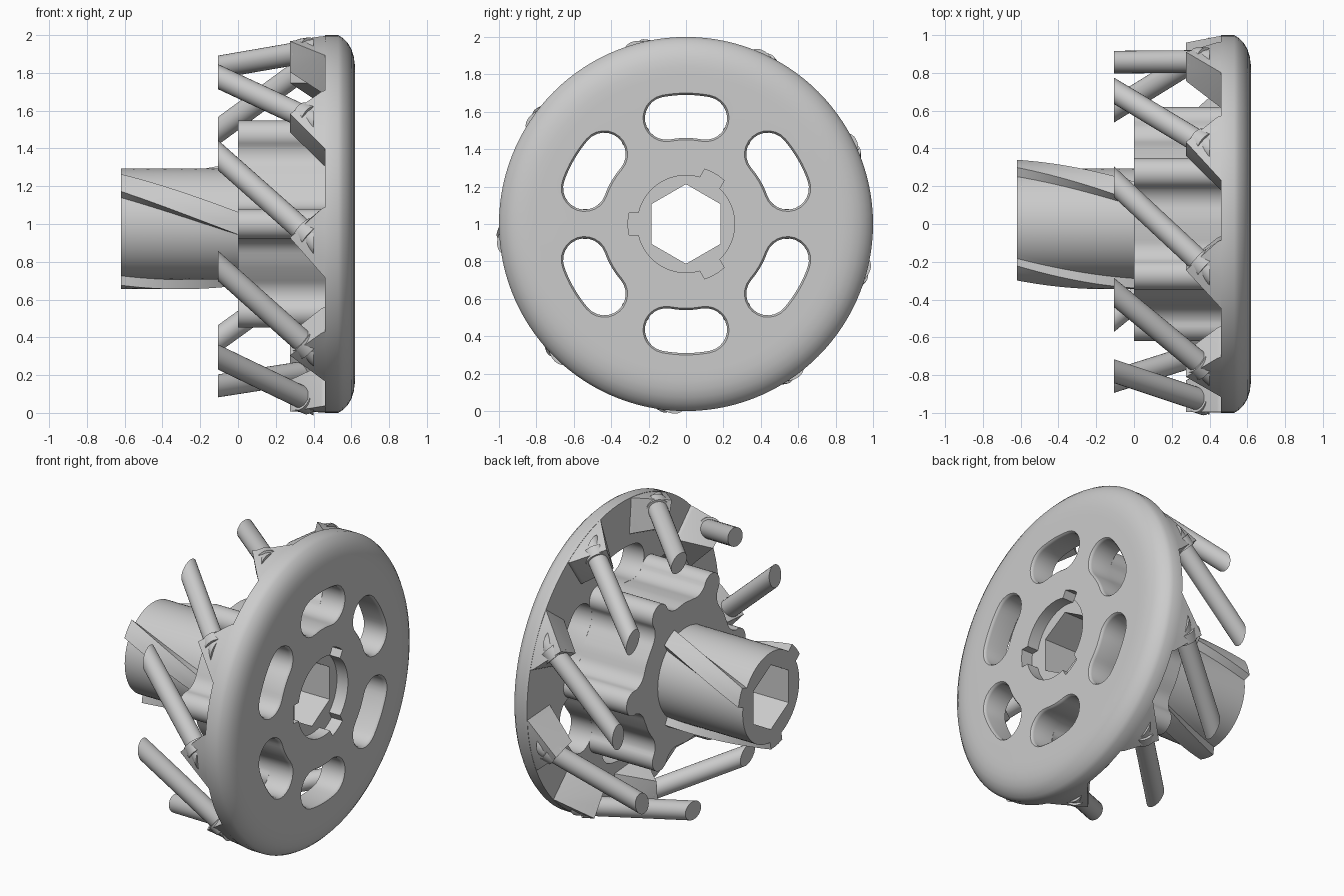
import bpy, bmesh
from math import sin, cos, asin, atan2, radians, pi
from mathutils import Vector

if "Cube" in bpy.data.objects:
    bpy.data.objects.remove(bpy.data.objects["Cube"])

grey = bpy.data.materials.new("plain grey")
grey.use_nodes = True
grey.diffuse_color = (0.6, 0.6, 0.6, 1)
grey.node_tree.nodes["Principled BSDF"].inputs["Base Color"].default_value = (0.6, 0.6, 0.6, 1)


# Helpers: the wheel axis runs along x at height 1, angles are in degrees
def polar(x, r, deg):
    a = radians(deg)
    return Vector((x, r * cos(a), 1 + r * sin(a)))


def finish(name, bm):
    bmesh.ops.recalc_face_normals(bm, faces=bm.faces)
    mesh = bpy.data.meshes.new(name)
    bm.to_mesh(mesh)
    bm.free()
    obj = bpy.data.objects.new(name, mesh)
    obj.data.materials.append(grey)
    bpy.context.collection.objects.link(obj)
    return obj


def loft(name, rings):
    """Skin a list of equal rings and cap both ends."""
    bm = bmesh.new()
    loops = [[bm.verts.new(p) for p in ring] for ring in rings]
    for a, b in zip(loops, loops[1:]):
        for i in range(len(a)):
            j = (i + 1) % len(a)
            bm.faces.new((a[i], a[j], b[j], b[i]))
    bm.faces.new(loops[0])
    bm.faces.new(loops[-1][::-1])
    return finish(name, bm)


def place(x, flat):
    return [Vector((x, u, 1 + v)) for u, v in flat]


def arc(center, r, start, end, n):
    return [(center[0] + r * cos(radians(start + (end - start) * i / n)),
             center[1] + r * sin(radians(start + (end - start) * i / n)))
            for i in range(n + 1)]


def turn(flat, deg):
    c, s = cos(radians(deg)), sin(radians(deg))
    return [(u * c - v * s, u * s + v * c) for u, v in flat]


def select(obj):
    bpy.ops.object.select_all(action='DESELECT')
    obj.select_set(True)
    bpy.context.view_layer.objects.active = obj


def cut(obj, cutters):
    select(obj)
    for c in cutters:
        mod = obj.modifiers.new("cut", 'BOOLEAN')
        mod.operation = 'DIFFERENCE'
        mod.solver = 'EXACT'
        mod.object = c
        bpy.ops.object.modifier_apply(modifier=mod.name)


def smooth(obj):
    select(obj)
    bpy.ops.object.shade_smooth_by_angle(angle=radians(32))


# Shared shapes
SLOT_R, SLOT_W, SLOT_A = 0.575, 0.115, 10.5


def slot_shape(w):
    """Kidney slot around angle 0, with half width w."""
    a = SLOT_A
    e0 = arc((0, 0), SLOT_R, -a, a, 1)
    return (arc((0, 0), SLOT_R + w, -a, a, 8)
            + arc(e0[1], w, a, a + 180, 12)[1:-1]
            + arc((0, 0), SLOT_R - w, a, -a, 8)
            + arc(e0[0], w, 180 - a, 360 - a, 12)[1:-1])


def keyed_shape(r, key_r, half=0.06):
    """Circle with three outward keys."""
    pts = []
    for c in (60, 180, 300):
        a, k = (asin(half / q) * 180 / pi for q in (r, key_r))
        pts += arc((0, 0), key_r, c - k, c + k, 3)
        pts += arc((0, 0), r, c + a, c + 120 - a, 18)
    return pts


def hub_shape():
    """Six round lobes with flutes that follow the slots."""
    pts = []
    end = arc((0, 0), SLOT_R, 30 - SLOT_A, 0, 1)[0]
    lobe = (0.54, 0)
    phi = atan2(end[1], end[0] - lobe[0]) * 180 / pi
    flute = arc(end, SLOT_W, phi + 180, 210 - SLOT_A, 8)[1:]
    mirrored = [(u, -v) for u, v in reversed(flute)]
    middle = arc((0, 0), SLOT_R - SLOT_W, 30 - SLOT_A, 30, 3)[1:]
    for k in range(6):
        pts += turn(mirrored + arc(lobe, 0.08, -phi, phi, 14) + flute + middle, 60 * k)
    return pts


# Cutters
hexagon = arc((0, 0), 0.213, 30, 330, 5)
hex_cutter = loft("hex_cutter", [place(-1, hexagon), place(1, hexagon)])
socket = keyed_shape(0.26, 0.31)
socket_cutter = loft("socket_cutter", [place(0.54, socket), place(0.8, socket)])
slot_cutters = []
for k in range(6):
    rings = [place(x, turn(slot_shape(w), 30 + 60 * k)) for x, w in
             ((0.3, SLOT_W), (0.6, SLOT_W), (0.612, 0.118), (0.621, 0.126), (0.7, 0.126))]
    slot_cutters.append(loft("slot_cutter", rings))

# Wheel disc with a rounded outer edge
rim = [(0.46, 1), (0.53, 1), (0.555, 0.985), (0.58, 0.96), (0.6, 0.927),
       (0.613, 0.885), (0.619, 0.84), (0.62, 0.79)]
wheel = loft("wheel_disc", [[polar(x, r, i * 3) for i in range(120)] for x, r in rim])
cut(wheel, slot_cutters + [socket_cutter, hex_cutter])
smooth(wheel)

# Fluted hub
hub = loft("fluted_hub", [place(0, hub_shape()), place(0.461, hub_shape())])
cut(hub, [hex_cutter])
smooth(hub)

# Shaft with three twisted keys
STEPS = 20
shaft = loft("twisted_shaft", [
    place(-0.62 + 0.63 * i / STEPS, turn(keyed_shape(0.295, 0.345), -40 * (1 - i / STEPS)))
    for i in range(STEPS + 1)])
cut(shaft, [hex_cutter])
smooth(shaft)

for c in slot_cutters + [socket_cutter, hex_cutter]:
    bpy.data.objects.remove(c)


# Slanted pins, each with a collar and a wedge-shaped seat on the rim
def rod(name, p, d, r, x0=None, x1=None, span=None):
    """Rod along d, cut by planes of constant x or square at the span ends."""
    side = d.cross(Vector((1, 0, 0))).normalized()
    up = side.cross(d).normalized()
    circle = [p + side * r * cos(t) + up * r * sin(t)
              for t in (2 * pi * i / 28 for i in range(28))]
    if span:
        rings = [[c + d * s for c in circle] for s in span]
    else:
        rings = [[c + d * ((x - c.x) / d.x) for c in circle] for x in (x0, x1)]
    smooth(loft(name, rings))


for k in range(9):
    base = 23 + 40 * k
    foot, tip = polar(0.36, 0.935, base), polar(-0.105, 0.86, base - 28)
    axis = (tip - foot).normalized()
    rod("pin", foot, axis, 0.06, x0=-0.105, x1=0.4)
    rod("pin_collar", foot, axis, 0.074, span=(-0.03, 0.035))

    bm = bmesh.new()
    for a, x in ((-8, 0.455), (-7.5, 0.44), (1.2, 0.275), (13.5, 0.46)):
        inner = 0.83 - (x - 0.275) * 0.35
        for r in (inner, 0.92, 0.998):
            bm.verts.new(polar(x, r, base + a))
    for i in range(9):
        a = base - 8 + 21.5 * i / 8
        bm.verts.new(polar(0.47, 0.76, a))
        bm.verts.new(polar(0.47, 0.998, a))
    hull = bmesh.ops.convex_hull(bm, input=bm.verts)
    loose = {g for g in hull["geom_interior"] if isinstance(g, bmesh.types.BMVert)}
    bmesh.ops.delete(bm, geom=list(loose), context='VERTS')
    smooth(finish("pin_seat", bm))
